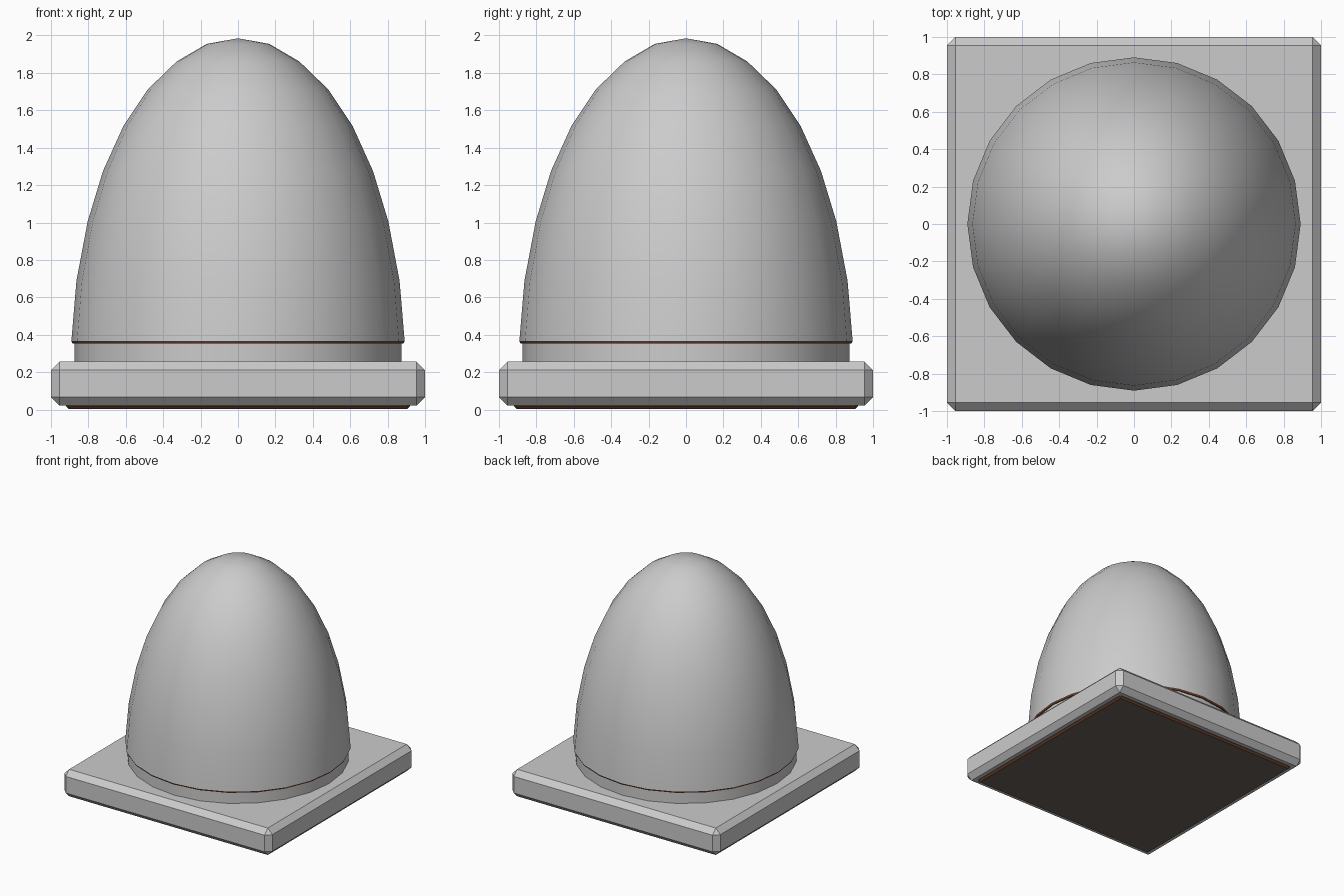
import bpy, bmesh, math

if "Cube" in bpy.data.objects:
    bpy.data.objects.remove(bpy.data.objects["Cube"])


def material(name, rgb):
    m = bpy.data.materials.new(name)
    m.diffuse_color = (*rgb, 1.0)
    m.use_nodes = True
    m.node_tree.nodes["Principled BSDF"].inputs["Base Color"].default_value = m.diffuse_color
    return m


GREY = material("light grey", (0.60, 0.60, 0.60))
BROWN = material("reddish brown", (0.16, 0.06, 0.03))
DARK = material("dark brown", (0.14, 0.12, 0.095))
SIDES = 24


def finish(name, bm, mats):
    bmesh.ops.recalc_face_normals(bm, faces=bm.faces)
    mesh = bpy.data.meshes.new(name)
    bm.to_mesh(mesh)
    bm.free()
    for m in mats:
        mesh.materials.append(m)
    # downward faces take the second colour, when there is one
    if len(mats) > 1:
        for p in mesh.polygons:
            p.material_index = 1 if p.normal.z < -0.9 else 0
    ob = bpy.data.objects.new(name, mesh)
    bpy.context.collection.objects.link(ob)
    return ob


def slab(name, half, z0, z1, chamfer, mats):
    bm = bmesh.new()
    bmesh.ops.create_cube(bm, size=1)
    for v in bm.verts:
        v.co = (v.co.x * 2 * half, v.co.y * 2 * half, z0 if v.co.z < 0 else z1)
    bmesh.ops.bevel(bm, geom=bm.edges[:], offset=chamfer, segments=1, affect='EDGES')
    return finish(name, bm, mats)


def lathe(name, profile, mats):
    """Turn a (radius, z) profile about the z axis; radius 0 closes to a point."""
    bm = bmesh.new()
    verts = [bm.verts.new((r, 0, z)) for r, z in profile]
    edges = [bm.edges.new(pair) for pair in zip(verts, verts[1:])]
    bmesh.ops.spin(bm, geom=verts + edges, cent=(0, 0, 0), axis=(0, 0, 1),
                   angle=2 * math.pi, steps=SIDES)
    bmesh.ops.remove_doubles(bm, verts=bm.verts[:], dist=1e-4)
    ob = finish(name, bm, mats)
    bpy.ops.object.select_all(action='DESELECT')
    ob.select_set(True)
    bpy.context.view_layer.objects.active = ob
    bpy.ops.object.shade_smooth_by_angle(angle=math.radians(35))
    return ob


# thin foot pad with sloping brown sides, and chamfered square base
slab("foot_pad", 0.92, 0.003, 0.045, 0.014, [BROWN, DARK])
slab("base_plate", 1.0, 0.022, 0.256, 0.045, [GREY])

# short collar under the dome
lathe("collar", [(0, 0.25), (0.875, 0.25), (0.875, 0.356), (0, 0.356)], [GREY])

# thin brown lip around the foot of the dome
lathe("dome_lip", [(0, 0.352), (0.884, 0.352), (0.891, 0.366), (0, 0.366)], [BROWN])

# tall rounded dome in eight rings
lathe("dome", [(0, 0.366), (0.891, 0.366), (0.864, 0.687), (0.804, 1.005),
               (0.722, 1.275), (0.612, 1.518), (0.484, 1.71), (0.328, 1.861),
               (0.167, 1.955), (0, 1.985)], [GREY])
